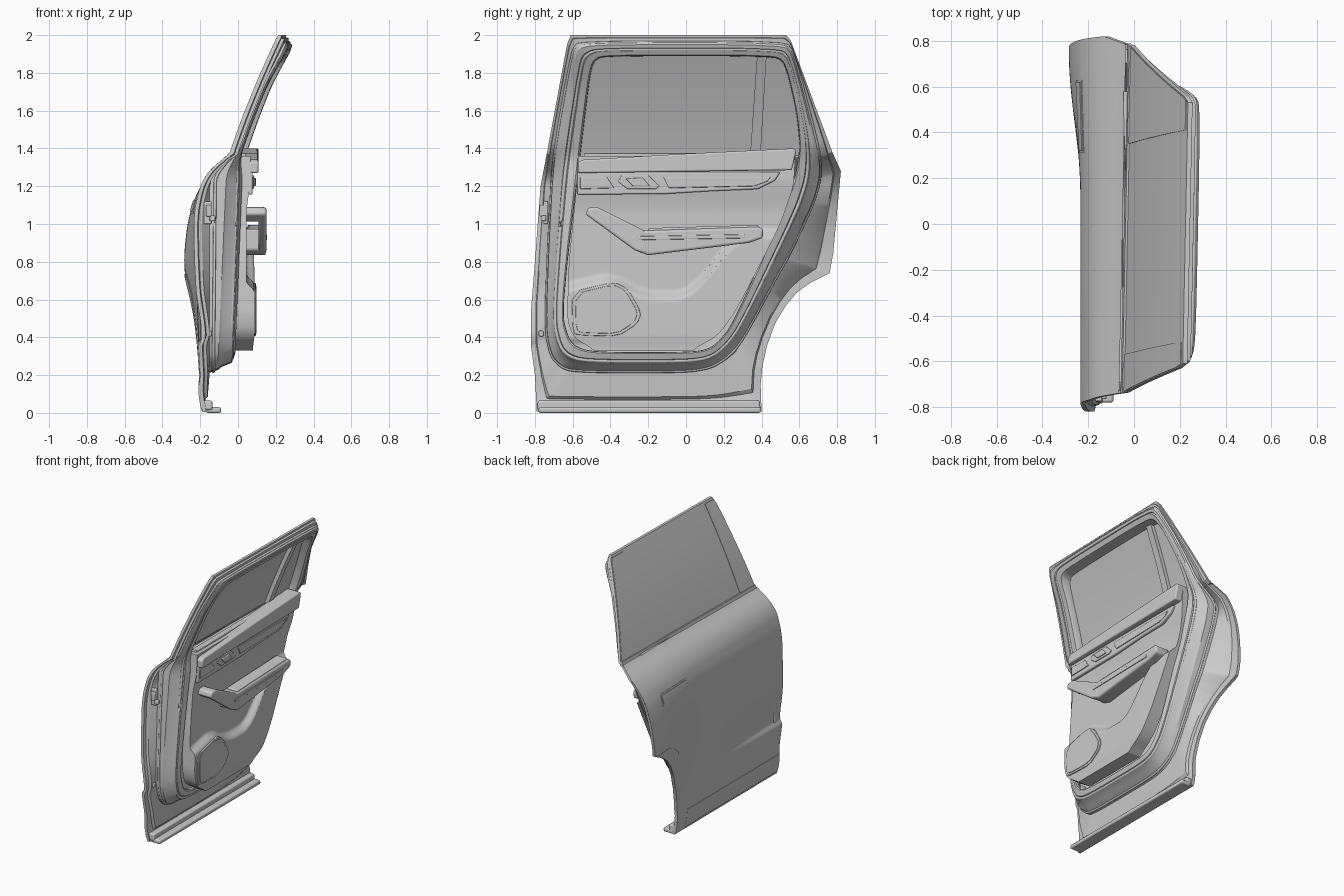
import bpy, bmesh, math
from mathutils import Vector

if "Cube" in bpy.data.objects:
    bpy.data.objects.remove(bpy.data.objects["Cube"])

def lin(t, z):
    """Piecewise linear lookup in a table of (z, value)."""
    if z <= t[0][0]:
        return t[0][1]
    for (a, u), (b, v) in zip(t, t[1:]):
        if z <= b:
            return u + (v - u) * (z - a) / (b - a)
    return t[-1][1]

def soft(t, z, w=0.04):
    return sum(lin(t, z + w * k / 2) for k in (-2, -1, 0, 1, 2)) / 5

def step(a, b, v):
    v = max(0, min(1, (v - a) / (b - a)))
    return v * v * (3 - 2 * v)

def rounded(pts, times=2):
    """Corner cutting on a closed polygon."""
    for _ in range(times):
        pts = [(a * k + c * (1 - k), b * k + d * (1 - k))
               for (a, b), (c, d) in zip(pts, pts[1:] + pts[:1]) for k in (.8, .2)]
    return pts

def finish(bm, name, angle=30, bevel=0):
    bmesh.ops.remove_doubles(bm, verts=bm.verts, dist=1e-5)
    bmesh.ops.recalc_face_normals(bm, faces=bm.faces)
    me = bpy.data.meshes.new(name)
    bm.to_mesh(me)
    bm.free()
    ob = bpy.data.objects.new(name, me)
    bpy.context.collection.objects.link(ob)
    if bevel:
        m = ob.modifiers.new("bevel", 'BEVEL')
        m.width, m.segments, m.limit_method = bevel, 3, 'ANGLE'
    bpy.ops.object.select_all(action='DESELECT')
    bpy.context.view_layer.objects.active = ob
    ob.select_set(True)
    bpy.ops.object.shade_smooth_by_angle(angle=math.radians(angle))

def panel(name, zs, left, right, xf, nu=40, skirt=0):
    """Grid sheet x = xf(y, z) between two edges, with an optional side wall."""
    bm = bmesh.new()
    rows = []
    for z in zs:
        a, b = left(z), right(z)
        rows.append([bm.verts.new((xf(y, z), y, z)) for y in span(a, b, nu)])
    for r, s in zip(rows, rows[1:]):
        for i in range(nu):
            bm.faces.new((r[i], r[i + 1], s[i + 1], s[i]))
    if skirt:
        new = bmesh.ops.extrude_edge_only(bm, edges=[e for e in bm.edges if e.is_boundary])["geom"]
        for v in new:
            if isinstance(v, bmesh.types.BMVert):
                v.co.x -= skirt
    finish(bm, name)

def prism(name, pts, x0, x1, bevel=0.008):
    """Polygon in the side view (y, z), extruded along x."""
    bm = bmesh.new()
    f = bm.faces.new([bm.verts.new((x0, y, z)) for y, z in pts])
    new = bmesh.ops.extrude_face_region(bm, geom=[f])["geom"]
    bmesh.ops.translate(bm, vec=(x1 - x0, 0, 0), verts=[v for v in new if isinstance(v, bmesh.types.BMVert)])
    finish(bm, name, 35, bevel)

def box(name, lo, hi, bevel=0.006):
    (a, b, c), (d, e, f) = lo, hi
    prism(name, [(b, c), (e, c), (e, f), (b, f)], a, d, bevel)

def span(a, b, n):
    return [a + (b - a) * i / n for i in range(n + 1)]

# Door outline: front and rear edges as (z, y)
FRONT = [(.005, -.79), (.2, -.80), (.35, -.82), (.55, -.82), (.8, -.80), (1.0, -.785),
         (1.2, -.77), (1.33, -.745), (1.95, -.63), (2.0, -.61)]
REAR = [(.005, .40), (.15, .395), (.25, .405), (.36, .43), (.48, .475), (.57, .53), (.64, .59),
        (.69, .66), (.72, .72), (.74, .76), (.85, .78), (1.28, .82), (1.38, .775), (1.97, .555), (1.99, .54), (2.0, .53)]
front = lambda z: lin(FRONT, z)
rear = lambda z: lin(REAR, z)

# Outer surface
BODY = [(0, -.185), (.06, -.2), (.15, -.208), (.17, -.2), (.4, -.212), (.6, -.22), (.8, -.23), (1.0, -.235),
        (1.1, -.226), (1.2, -.197), (1.28, -.145), (1.34, -.07), (1.38, -.025)]
GLASS = [(1.3, -.055), (1.38, -.025), (1.5, .014), (1.7, .092), (1.85, .156), (2.0, .225), (2.1, .272)]
glass = lambda y, z: soft(GLASS, z, .08) + .02 * y

def outer(y, z):
    if z > 1.36:
        return glass(y, z)
    haunch = .055 * step(.1, .75, y) * math.exp(-((z - .78) / .3) ** 2)
    scallop = .02 * step(.15, -.7, y) * step(.36, .40, z) * step(.68, .42, z)
    return soft(BODY, z, .03) - haunch + scallop + .02 * y * step(1.1, 1.36, z)

off = lambda d: (lambda y, z: outer(y, z) + d)
panel("outer_body_skin", span(.005, 1.36, 100), front, rear, outer, 60)
panel("window_glass", span(1.36, 2.0, 40), front, rear, glass, 40)
panel("rear_quarter_glass", span(1.375, 1.985, 24), lambda z: .35 + .1 * (z - 1.37), lambda z: rear(z) - .005,
      off(-.003), 12, -.003)
panel("front_pillar_cover", span(1.375, 1.985, 24), lambda z: front(z) + .005, lambda z: -.57 + .09 * (z - 1.37),
      off(-.003), 8, -.003)
panel("belt_moulding", span(1.35, 1.375, 3), front, rear, lambda y, z: glass(y, z) - .009, 40, -.015)
panel("wheel_arch_trim", span(.01, .735, 60), lambda z: rear(z) - .11 - .06 * step(.5, .73, z), rear,
      off(-.004), 8, -.005)
panel("sill_trim", span(.02, .15, 6), lambda z: front(z) + .005, lambda z: rear(z) - .11, off(-.005), 30, -.006)
panel("outer_handle_recess", span(1.055, 1.135, 6), lambda z: .31, lambda z: .63, off(-.002), 10, -.003)
panel("outer_handle", span(1.065, 1.125, 6), lambda z: .32, lambda z: .62, off(-.006), 10, -.006)

# Inner shell: rings between the outline, the seal line and the opening
OUT = [(y, z) for z, y in REAR] + [(y, z) for z, y in reversed(FRONT)]
SEAL = rounded([(-.56, 1.96), (-.60, 1.92), (-.70, 1.35), (-.725, .9), (-.74, .45), (-.71, .3), (-.64, .24),
        (-.5, .228), (0, .228), (.13, .25), (.22, .31), (.32, .43), (.66, 1.08), (.71, 1.25),
        (.70, 1.4), (.57, 1.9), (.53, 1.96)])
OPEN = rounded([(-.42, 1.89), (-.49, 1.87), (-.515, 1.75), (-.57, 1.3), (-.63, .8), (-.655, .5), (-.61, .36),
        (-.5, .32), (.05, .32), (.15, .35), (.25, .47), (.57, 1.2), (.605, 1.4), (.585, 1.6), (.525, 1.85), (.47, 1.89)])
C = (-.03, 1.0)

def reach(poly, a):
    """Distance from the centre to the polygon along angle a."""
    dy, dz, best = math.cos(a), math.sin(a), 0
    for (y0, z0), (y1, z1) in zip(poly, poly[1:] + poly[:1]):
        ey, ez = y1 - y0, z1 - z0
        det = ey * dz - dy * ez
        if abs(det) < 1e-9:
            continue
        py, pz = y0 - C[0], z0 - C[1]
        r, s = (ey * pz - py * ez) / det, (dy * pz - dz * py) / det
        if -1e-6 <= s <= 1 + 1e-6:
            best = max(best, r)
    return best

ANG = sorted([2 * math.pi * i / 220 - math.pi for i in range(220)] +
             [math.atan2(z - C[1], y - C[0]) + 1e-5 for y, z in OUT])

def ring(p, q, t, xf):
    pts = []
    for a in ANG:
        r = reach(p, a) * (1 - t) + reach(q, a) * t
        y, z = C[0] + r * math.cos(a), C[1] + r * math.sin(a)
        pts.append(Vector((xf(y, z), y, z)))
    return pts

def level(low, high, d):
    """Absolute depth below the belt, offset from the glass above it."""
    def f(y, z):
        k = step(1.22, 1.42, z)
        top = glass(y, z) + d * (1 + .35 * step(1.7, 1.93, z))
        return lin([(.3, low), (1.3, high)], z) * (1 - k) + top * k
    return f

rings = [ring(OUT, SEAL, 0, off(0)), ring(OUT, SEAL, 0, off(.02)), ring(OUT, SEAL, .3, off(.025)),
         ring(OUT, SEAL, .36, off(.042)), ring(OUT, SEAL, .93, level(-.15, -.15, .038)),
         ring(SEAL, OPEN, .0, level(-.105, -.06, .048)), ring(SEAL, OPEN, .15, level(-.09, -.04, .058)),
         ring(SEAL, OPEN, .4, level(-.035, -.005, .06)), ring(SEAL, OPEN, .5, level(-.045, -.01, .048)),
         ring(SEAL, OPEN, .6, level(-.025, .01, .06)), ring(SEAL, OPEN, .93, level(-.015, .025, .06)),
         ring(SEAL, OPEN, 1, level(-.02, .02, .045)), ring(SEAL, OPEN, 1.02, level(-.04, 0, .005))]
bm = bmesh.new()
vs = [[bm.verts.new(p) for p in r] for r in rings]
n = len(ANG)
for r, s in zip(vs, vs[1:]):
    for i in range(n):
        j = (i + 1) % n
        bm.faces.new((r[i], r[j], s[j], s[i]))
finish(bm, "inner_door_shell", 28)

# Rubber seals as swept tubes
for name, p, q, t, lv, rad in (("main_seal", SEAL, OPEN, .5, level(-.04, -.005, .05), .011),
                               ("outer_seal", OUT, SEAL, .96, level(-.13, -.12, .042), .008)):
    cu = bpy.data.curves.new(name, 'CURVE')
    cu.dimensions, cu.bevel_depth, cu.bevel_resolution = '3D', rad, 2
    sp = cu.splines.new('POLY')
    sp.points.add(n - 1)
    for pt, co in zip(sp.points, ring(p, q, t, lv)):
        pt.co = (*co, 1)
    sp.use_cyclic_u = True
    bpy.context.collection.objects.link(bpy.data.objects.new(name, cu))

# Window divider bar
panel("window_divider", span(1.37, 1.9, 20), lambda z: .34 + .07 * (z - 1.37), lambda z: .395 + .06 * (z - 1.37),
      lambda y, z: glass(y, z) + .03, 4, .03)

# Trim panel with a raised lower pocket area
TL = [(.33, -.45), (.35, -.53), (.4, -.6), (.5, -.63), (.8, -.62), (1.2, -.58), (1.38, -.57)]
TR = [(.33, 0), (.36, .1), (.42, .18), (.55, .27), (.8, .4), (1.0, .5), (1.2, .57), (1.38, .58)]
POCKET = [(-.65, .66), (-.4, .72), (-.22, .62), (0, .62), (.1, .72), (.22, .88), (.3, .95)]

def trim(y, z):
    x = .045 + .022 * step(1.05, 1.25, z)
    edge = soft(POCKET, y, .06)
    x += .042 * step(edge + .03, edge - .03, z)
    return x - .008 * step(.42, .33, z) - .012 * step(.1, .5, y)

panel("trim_panel", span(.33, 1.36, 90), lambda z: soft(TL, z), lambda z: soft(TR, z), trim, 80, .1)
prism("belt_rail", [(-.57, 1.27), (-.57, 1.325), (-.55, 1.34), (0, 1.372), (.57, 1.40), (.585, 1.39), (.56, 1.285)],
      .0, .108, .02)
box("window_sweep", (.0, -.54, 1.33), (.04, .56, 1.375), .005)
prism("decor_band", [(-.575, 1.155), (-.575, 1.275), (.5, 1.275), (.47, 1.23), (.38, 1.185), (.15, 1.175), (-.1, 1.16)],
      .02, .078, .008)
prism("decor_inlay", [(-.09, 1.19), (-.12, 1.25), (.45, 1.25), (.43, 1.225), (.36, 1.2)], .05, .084, .004)
prism("switch_plate", [(-.56, 1.185), (-.56, 1.25), (-.42, 1.25), (-.38, 1.19)], .05, .084, .004)
prism("latch_bezel", [(-.31, 1.185), (-.36, 1.225), (-.34, 1.258), (-.2, 1.258), (-.14, 1.2), (-.16, 1.185)],
      .05, .084, .004)
prism("latch_lever", [(-.28, 1.2), (-.32, 1.24), (-.23, 1.245), (-.19, 1.2)], .06, .094, .005)

# Armrest and its pull bar, leaving a grip gap behind the bar
prism("armrest", [(-.27, .86), (-.27, .975), (-.22, .965), (.39, .985), (.41, .97), (.405, .925), (.33, .9), (-.2, .835)],
      .03, .148, .014)
prism("pull_bar", [(-.53, 1.05), (-.52, 1.085), (-.47, 1.09), (-.22, .965), (-.2, .84), (-.27, .86)], .108, .15, .012)
prism("pull_bar_mount", [(-.53, 1.05), (-.52, 1.085), (-.47, 1.09), (-.44, 1.07), (-.47, 1.01)], .03, .145, .01)
prism("armrest_strip", [(-.25, .915), (-.25, .935), (.31, .945), (.31, .925)], .13, .153, .003)
prism("armrest_top_pad", [(-.2, .95), (-.2, .978), (.38, .995), (.39, .97)], .05, .135, .008)

# Speaker grille
SPK = rounded([(-.6, .42), (-.605, .64), (-.38, .695), (-.31, .66), (-.235, .53), (-.26, .47), (-.36, .405), (-.55, .41)], 1)
prism("speaker_rim", SPK, .05, .094, .004)
prism("speaker_grille", [(-.42 + (y + .42) * .9, .545 + (z - .545) * .9) for y, z in SPK], .06, .098, .003)

# Hinges, lock and sill flange
for i, z in enumerate((.45, 1.06)):
    x, y = -.18 + .02 * i, .015 * i
    box(f"hinge_plate_{i}", (x - .02, y - .77, z - .06), (x + .02, y - .745, z + .06))
    box(f"hinge_arm_{i}", (x - .01, y - .79, z - .02), (x + .02, y - .75, z + .04))
    box(f"hinge_pin_{i}", (x + .01, y - .78, z - .045), (x + .04, y - .755, z - .015))
prism("door_lock", [(.485, .955), (.49, .985), (.54, .97), (.535, .935)], -.08, -.01, .005)
box("frame_clip", (.21, -.04, 1.895), (.25, .03, 1.91), .003)
prism("sill_flange", [(-.785, .015), (-.785, .065), (.39, .065), (.395, .015)], -.19, -.135, .01)
prism("sill_lip", [(-.78, .0), (-.78, .03), (.395, .03), (.395, .0)], -.17, -.09, .01)
